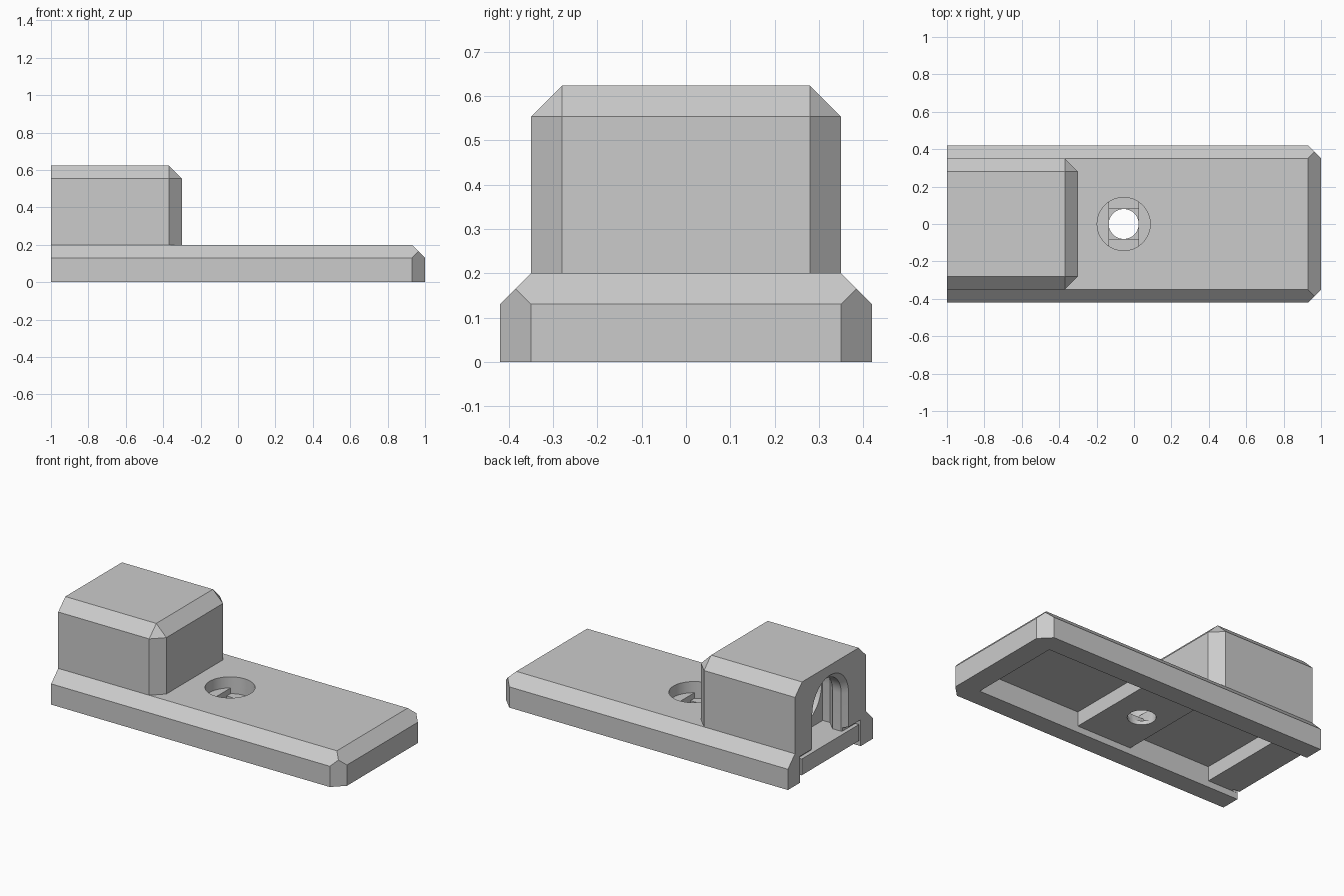
import bpy, bmesh, math
from mathutils import Vector, Matrix

old = bpy.data.objects.get("Cube")
if old:
    bpy.data.objects.remove(old)

grey = bpy.data.materials.new("plain_grey")
grey.use_nodes = True
COLOUR = (0.6, 0.6, 0.6, 1)
grey.diffuse_color = COLOUR
grey.node_tree.nodes["Principled BSDF"].inputs["Base Color"].default_value = COLOUR


def finish(name, bm):
    bmesh.ops.recalc_face_normals(bm, faces=bm.faces)
    me = bpy.data.meshes.new(name)
    bm.to_mesh(me)
    bm.free()
    me.materials.append(grey)
    ob = bpy.data.objects.new(name, me)
    bpy.context.collection.objects.link(ob)
    return ob


def box_mesh(x0, x1, hw, z0, z1, y=0):
    bm = bmesh.new()
    bmesh.ops.create_cube(bm, size=1)
    for v in bm.verts:
        v.co = Vector((x1 if v.co.x > 0 else x0, y + 2 * hw * v.co.y, z1 if v.co.z > 0 else z0))
    return bm


def box(name, *dims):
    return finish(name, box_mesh(*dims))


def chamfered(name, x0, x1, hw, z0, z1, corner_facets, c=0.07):
    # box trimmed by planes on the top edges and the two far vertical corners
    bm = box_mesh(x0, x1, hw, z0, z1)
    cuts = [((x1, 0, z1 - c), (1, 0, 1))]
    for s in (1, -1):
        cuts += [((0, s * hw, z1 - c), (0, s, 1)), ((x1 - c, s * hw, 0), (1, s, 0))]
        if corner_facets:
            cuts.append(((x1 - c, s * (hw - c), z1), (1, s, 1)))
    for co, no in cuts:
        r = bmesh.ops.bisect_plane(bm, geom=bm.verts[:] + bm.edges[:] + bm.faces[:],
                                   plane_co=co, plane_no=no, clear_outer=True)
        rim = [e for e in r["geom_cut"] if isinstance(e, bmesh.types.BMEdge)]
        bmesh.ops.contextual_create(bm, geom=rim)
    bmesh.ops.remove_doubles(bm, verts=bm.verts, dist=0.0005)
    return finish(name, bm)


def cylinder(name, centre, r, depth, tilt=0):
    bm = bmesh.new()
    matrix = Matrix.Translation(centre) @ Matrix.Rotation(tilt, 4, "Y")
    bmesh.ops.create_cone(bm, cap_ends=True, segments=48, radius1=r, radius2=r,
                          depth=depth, matrix=matrix)
    return finish(name, bm)


def arch(name, sections, floor, centre, steps=24):
    # arch outline swept along x with a changing radius
    bm = bmesh.new()
    rings = []
    for x, r in sections:
        pts = [(r, floor)]
        for i in range(steps + 1):
            a = math.pi * i / steps
            pts.append((r * math.cos(a), centre + r * math.sin(a)))
        pts.append((-r, floor))
        rings.append([bm.verts.new((x, y, z)) for y, z in pts])
    for a, b in zip(rings, rings[1:]):
        for i in range(len(a)):
            j = (i + 1) % len(a)
            bm.faces.new((a[i], a[j], b[j], b[i]))
    bm.faces.new(rings[0])
    bm.faces.new(rings[-1])
    return finish(name, bm)


def combine(target, other, operation="DIFFERENCE"):
    mod = target.modifiers.new(other.name, "BOOLEAN")
    mod.operation = operation
    mod.solver = "EXACT"
    mod.object = other
    bpy.context.view_layer.objects.active = target
    bpy.ops.object.modifier_apply(modifier=mod.name)
    bpy.data.objects.remove(other)


# base plate with raised block
body = chamfered("mount_body", -1, 1, 0.42, 0, 0.2, False)
combine(body, chamfered("raised_block", -1, -0.3, 0.35, 0.1, 0.623, True), "UNION")

# underside channel open at the end, deeper on both sides of the screw boss, and the end ledge
for cutter in (
    ("underside_channel", -1.1, 0.865, 0.3, -0.1, 0.04),
    ("front_pocket", 0.155, 0.865, 0.3, -0.1, 0.13),
    ("rear_pocket", -0.79, -0.225, 0.3, -0.1, 0.13),
    ("end_ledge", -1.1, -0.975, 0.285, 0.142, 0.165),
):
    combine(body, box(*cutter))

# narrow grooves on both sides of the end panel
for side in (1, -1):
    combine(body, box("panel_groove", -1.1, -0.96, 0.008, -0.1, 0.165, side * 0.291))

# arched socket: lead-in, neck, wide chamber, round bore
socket = [(-1.03, 0.21), (-0.97, 0.15), (-0.91, 0.15), (-0.85, 0.21), (-0.8, 0.21)]
combine(body, arch("arched_socket", socket, 0.142, 0.38))
combine(body, cylinder("socket_bore", (-0.7, 0, 0.38), 0.2, 0.3, math.pi / 2))

# screw seat with stepped bridges down to a through hole
SX = -0.055
combine(body, cylinder("screw_hole", (SX, 0, 0.1), 0.08, 0.4))
combine(body, cylinder("screw_seat", (SX, 0, 0.215), 0.142, 0.17))
slot = cylinder("seat_slot", (SX, 0, 0.125), 0.142, 0.06)
combine(slot, box("slot_sides", SX - 0.079, SX + 0.079, 0.2, 0, 0.3), "INTERSECT")
combine(body, slot)
combine(body, box("seat_square", SX - 0.079, SX + 0.079, 0.079, 0.065, 0.15))

# crisp chamfers, smooth holes
bpy.ops.object.select_all(action="DESELECT")
body.select_set(True)
bpy.context.view_layer.objects.active = body
bpy.ops.object.shade_smooth_by_angle(angle=math.radians(20))
